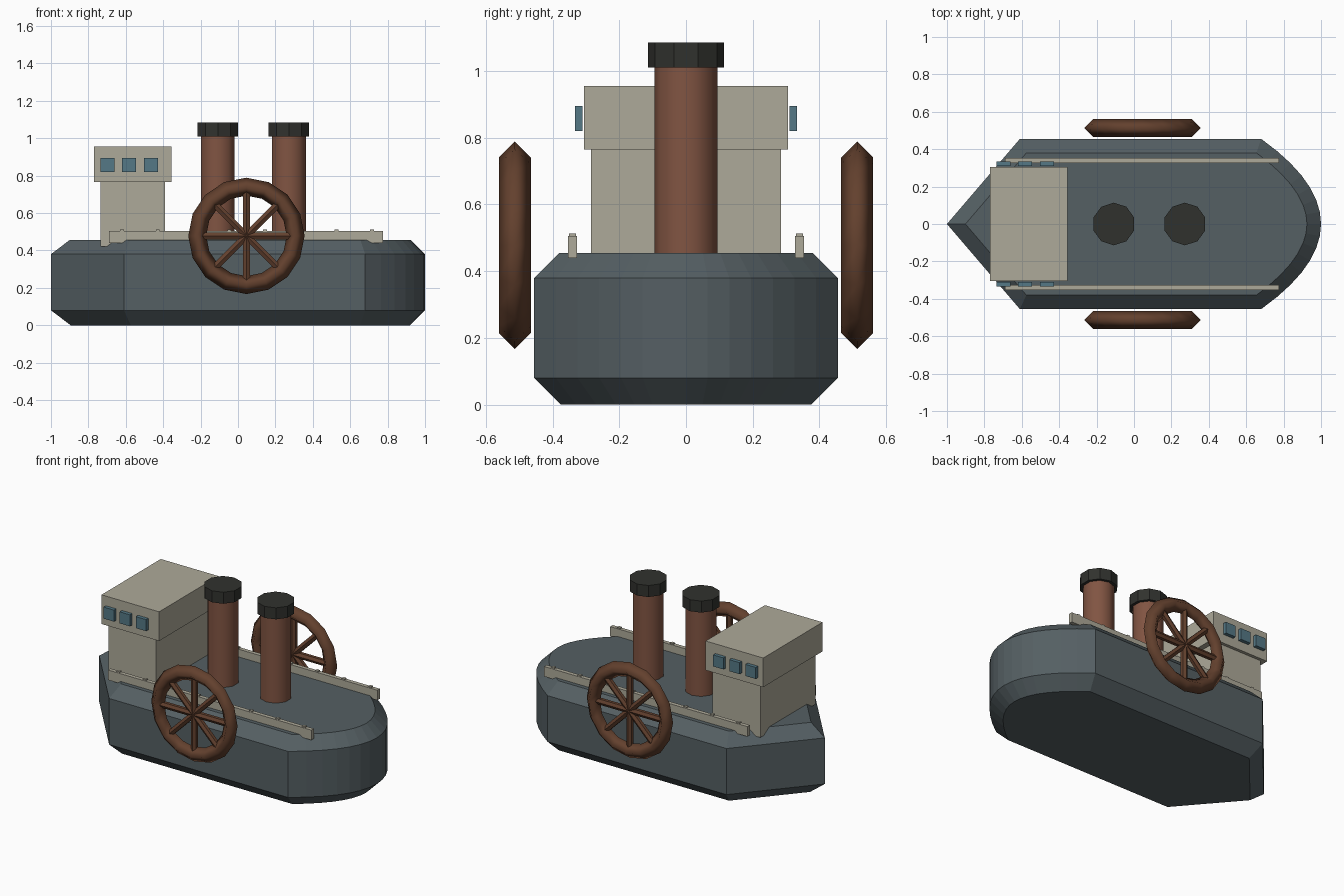
import bpy, bmesh, math
from mathutils import Vector, Matrix

if "Cube" in bpy.data.objects:
    bpy.data.objects.remove(bpy.data.objects["Cube"])


def material(name, rgb):
    m = bpy.data.materials.new(name)
    m.diffuse_color = (*rgb, 1)
    m.use_nodes = True
    m.node_tree.nodes["Principled BSDF"].inputs["Base Color"].default_value = m.diffuse_color
    return m


SLATE = material("slate", (0.09, 0.115, 0.125))
CREAM = material("cream", (0.42, 0.40, 0.32))
RUST = material("rust", (0.22, 0.09, 0.055))
SOOT = material("soot", (0.03, 0.031, 0.027))
WOOD = material("wood", (0.125, 0.052, 0.027))
GLASS = material("glass", (0.09, 0.19, 0.24))


def finish(name, bm, mat, smooth=False):
    bmesh.ops.recalc_face_normals(bm, faces=bm.faces[:])
    me = bpy.data.meshes.new(name)
    bm.to_mesh(me)
    bm.free()
    ob = bpy.data.objects.new(name, me)
    bpy.context.collection.objects.link(ob)
    me.materials.append(mat)
    if smooth:
        bpy.ops.object.select_all(action='DESELECT')
        ob.select_set(True)
        bpy.context.view_layer.objects.active = ob
        bpy.ops.object.shade_smooth_by_angle(angle=math.radians(50))
    return ob


def add_box(bm, x0, x1, y0, y1, z0, z1):
    mat = Matrix.Translation(((x0 + x1) / 2, (y0 + y1) / 2, (z0 + z1) / 2)) \
        @ Matrix.Diagonal((x1 - x0, y1 - y0, z1 - z0, 1))
    bmesh.ops.create_cube(bm, size=1, matrix=mat)


def box(name, mat, *dims):
    bm = bmesh.new()
    add_box(bm, *dims)
    return finish(name, bm, mat)


def cylinder(name, mat, x, r, z0, z1, smooth):
    bm = bmesh.new()
    bmesh.ops.create_cone(bm, cap_ends=True, segments=10, radius1=r, radius2=r, depth=z1 - z0,
                          matrix=Matrix.Translation((x, 0, (z0 + z1) / 2)))
    return finish(name, bm, mat, smooth)


def inset(pts, d):
    """Mitred inward offset of a counter-clockwise outline."""
    out = []
    for i, p in enumerate(pts):
        a = (p - pts[i - 1]).normalized()
        b = (pts[(i + 1) % len(pts)] - p).normalized()
        na, nb = Vector((-a.y, a.x)), Vector((-b.y, b.x))
        out.append(p + (na + nb) * d / (1 + na.dot(nb)))
    return out


# Hull: pointed bow, rounded stern, chamfered top and bottom
W, N = 0.455, 14
outline = [Vector((-1, 0)), Vector((-0.61, -W))]
for i in range(N + 1):
    t = -1 + 2 * i / N
    outline.append(Vector((1 - 0.32 * t * t, W * t)))
outline.append(Vector((-0.61, W)))
bm = bmesh.new()
rings = []
for d, z in ((0.08, 0), (0, 0.08), (0, 0.38), (0.075, 0.455)):
    pts = inset(outline, d) if d else outline
    rings.append([bm.verts.new((p.x, p.y, z)) for p in pts])
for lo, hi in zip(rings, rings[1:]):
    for i in range(len(lo)):
        bm.faces.new((lo[i - 1], lo[i], hi[i], hi[i - 1]))
bm.faces.new(rings[0])
bm.faces.new(rings[-1])
finish("hull", bm, SLATE)

# Cabin and wheelhouse
box("cabin", CREAM, -0.735, -0.39, -0.285, 0.285, 0.42, 0.77)
box("wheelhouse", CREAM, -0.77, -0.355, -0.305, 0.305, 0.765, 0.955)

# Funnels with caps
for i, x in enumerate((-0.108, 0.272)):
    cylinder(f"funnel_{i + 1}", RUST, x, 0.095, 0.43, 1.02, True)
    cylinder(f"funnel_cap_{i + 1}", SOOT, x, 0.114, 1.01, 1.085, False)

for side, s in (("front", -1), ("back", 1)):
    # Cabin windows
    for i, x in enumerate((-0.698, -0.582, -0.466)):
        ys = sorted((s * 0.31, s * 0.333))
        box(f"{side}_window_{i + 1}", GLASS, x - 0.037, x + 0.037, *ys, 0.82, 0.895)

    # Deck rail with posts
    bm = bmesh.new()
    add_box(bm, -0.69, 0.775, s * 0.34 - 0.013, s * 0.34 + 0.013, 0.44, 0.505)
    for i in range(8):
        x = -0.62 + i * 0.191
        add_box(bm, x - 0.01, x + 0.01, s * 0.34 - 0.01, s * 0.34 + 0.01, 0.44, 0.513)
    finish(f"{side}_rail", bm, CREAM)

    # Paddle wheel rim: diamond section ring
    centre = Vector((0.045, s * 0.513, 0.478))
    R, r, seg = 0.263, 0.048, 16
    bm = bmesh.new()
    rim = []
    for i in range(seg):
        a = 2 * math.pi * i / seg
        ring = []
        for dr, dy in ((r, 0), (0, r), (-r, 0), (0, -r)):
            ring.append(bm.verts.new(centre + Vector(((R + dr) * math.cos(a), dy, (R + dr) * math.sin(a)))))
        rim.append(ring)
    for i in range(seg):
        for j in range(4):
            bm.faces.new((rim[i - 1][j - 1], rim[i][j - 1], rim[i][j], rim[i - 1][j]))
    bmesh.ops.recalc_face_normals(bm, faces=bm.faces[:])
    ob = finish(f"{side}_wheel_rim", bm, WOOD)
    ob.data.shade_smooth()

    # Wheel spokes
    bm = bmesh.new()
    for i in range(4):
        m = Matrix.Translation(centre) @ Matrix.Rotation(i * math.pi / 4, 4, 'Y')
        bmesh.ops.create_cone(bm, cap_ends=True, segments=6, radius1=0.021, radius2=0.021,
                              depth=0.5, matrix=m)
    finish(f"{side}_wheel_spokes", bm, WOOD, True)
